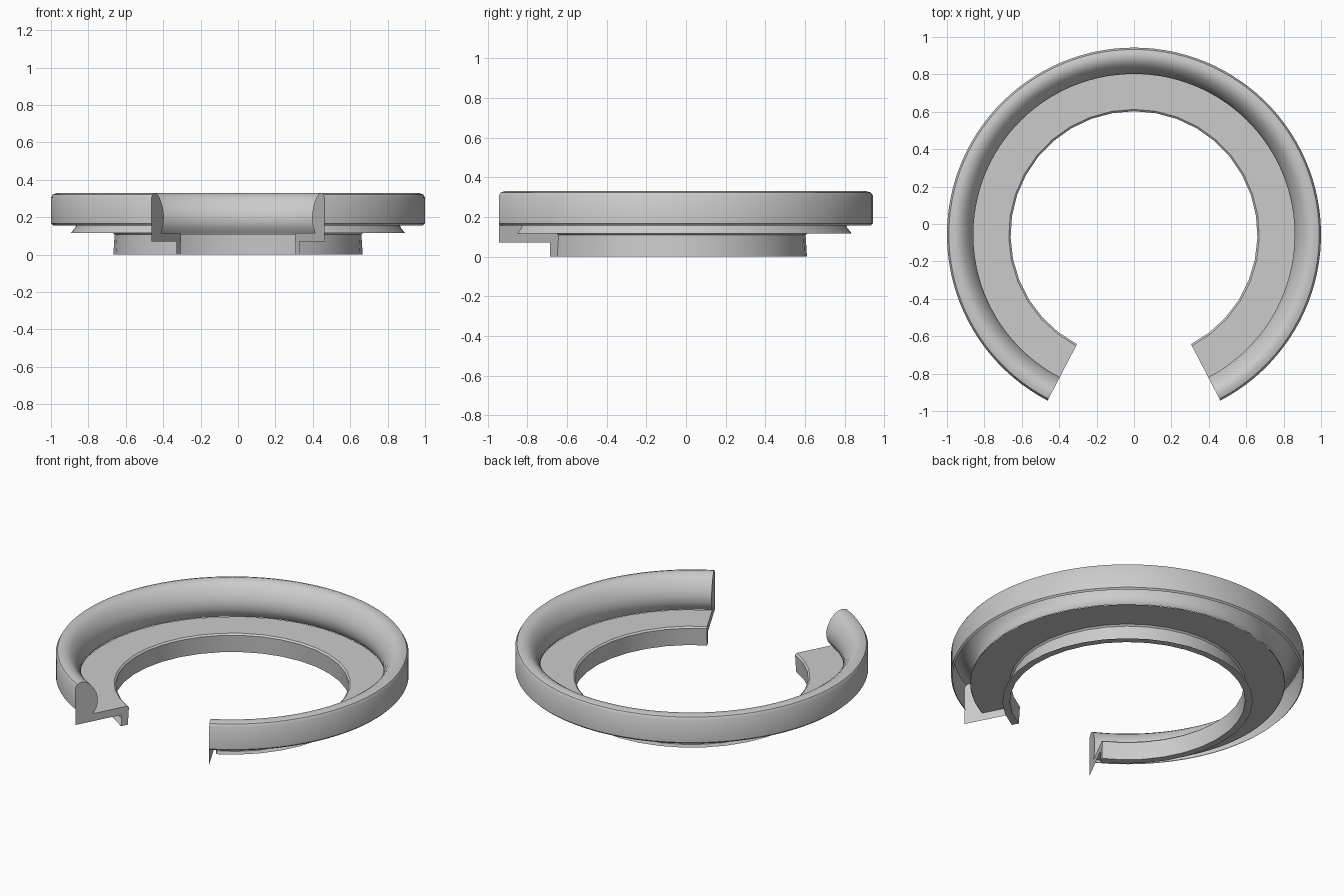
import bpy, bmesh, math

if "Cube" in bpy.data.objects:
    bpy.data.objects.remove(bpy.data.objects["Cube"])

CENTRE_Y = -0.057
HALF_GAP = math.radians(27.5)
START = -math.pi / 2 + HALF_GAP
SWEEP = 2 * math.pi - 2 * HALF_GAP


def place(r, z, a):
    return (r * math.cos(a), CENTRE_Y + r * math.sin(a), z)


def finish(name, bm):
    mesh = bpy.data.meshes.new(name)
    bm.to_mesh(mesh)
    bm.free()
    ob = bpy.data.objects.new(name, mesh)
    bpy.context.collection.objects.link(ob)
    bpy.ops.object.select_all(action='DESELECT')
    ob.select_set(True)
    bpy.context.view_layer.objects.active = ob
    bpy.ops.object.shade_smooth_by_angle(angle=math.radians(35))
    return ob


def sweep(name, profile, steps):
    """Open shell swept around the ring, leaving the gap at the front."""
    bm = bmesh.new()
    rows = [[bm.verts.new(place(r, z, START + SWEEP * i / steps)) for r, z in profile]
            for i in range(steps + 1)]
    for a, b in zip(rows, rows[1:]):
        for j in range(len(profile) - 1):
            bm.faces.new((a[j], a[j + 1], b[j + 1], b[j]))
    for f in bm.faces:
        f.normal_flip()
    # profile runs outside -> top -> inside, so normals face outward
    bm.normal_update()
    if bm.faces[:] and max(bm.faces, key=lambda f: f.normal.z * f.calc_center_median().z).normal.z < 0:
        bmesh.ops.reverse_faces(bm, faces=bm.faces[:])
    return finish(name, bm)


# Rounded rim: outer wall, top and bulging inner side
rim = [(0.99, 0.157), (1.0, 0.167), (1.0, 0.305), (0.99, 0.322), (0.965, 0.33),
       (0.935, 0.325), (0.91, 0.308), (0.887, 0.28), (0.868, 0.245),
       (0.859, 0.21), (0.860, 0.175), (0.870, 0.145), (0.892, 0.117)]
sweep("rim", rim, 96)

# Flat shelf with the inner wall and narrow foot
shelf = [(0.892, 0.117), (0.67, 0.117), (0.66, 0.108), (0.667, 0.0), (0.71, 0.0)]
sweep("shelf_and_foot", shelf, 30)

# Flat plates closing both ends of the gap
section = [(1.0, 0.07)] + rim[1:] + shelf[1:] + [(0.71, 0.07)]
for side, angle in (("right", START), ("left", START + SWEEP)):
    bm = bmesh.new()
    f = bm.faces.new([bm.verts.new(place(r, z, angle)) for r, z in section])
    bm.normal_update()
    if f.normal.x * (1 if side == "right" else -1) > 0:
        f.normal_flip()
    bmesh.ops.triangulate(bm, faces=bm.faces[:])
    finish("end_plate_" + side, bm)
